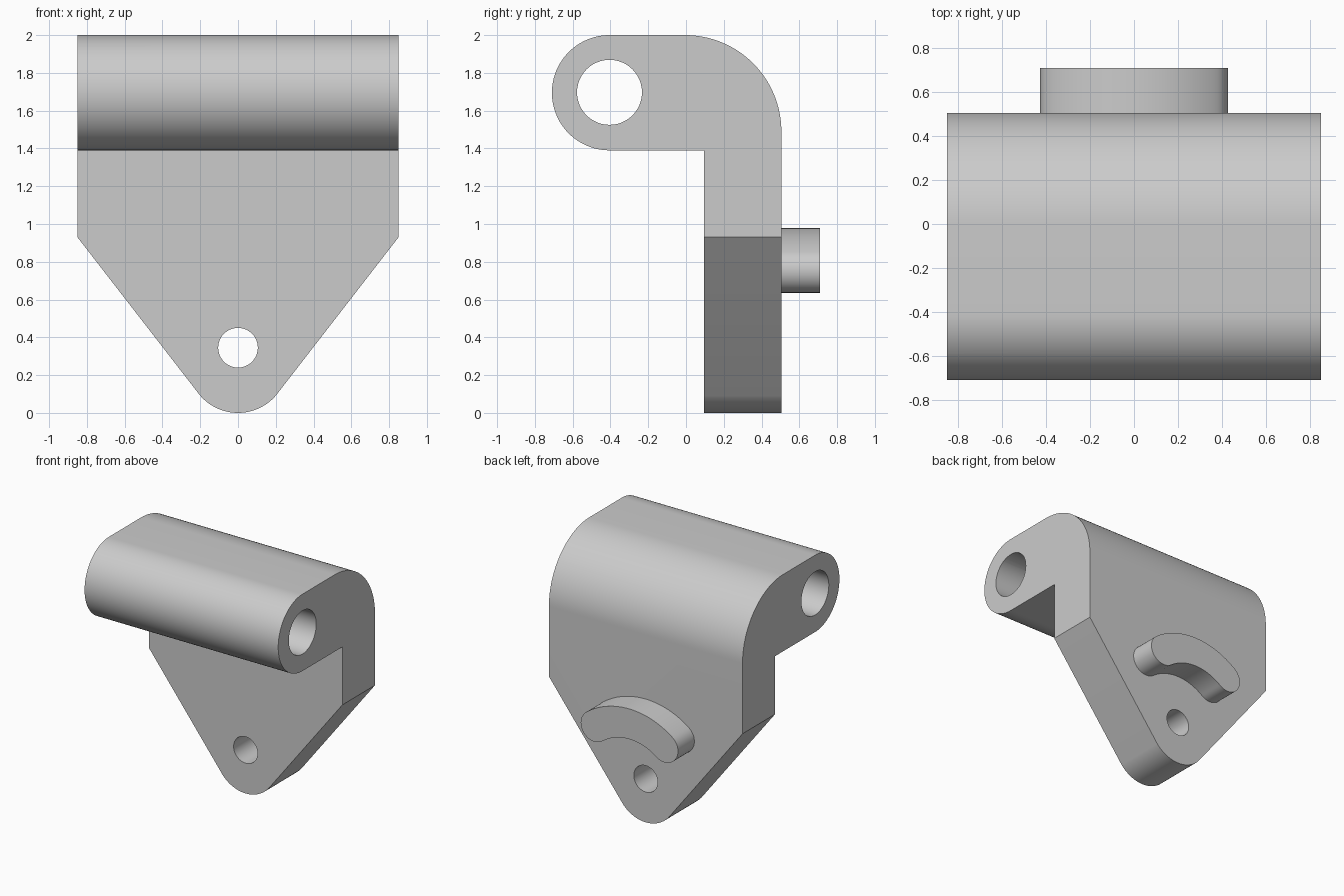
import bpy
import bmesh
import math
from mathutils import Vector

if "Cube" in bpy.data.objects:
    bpy.data.objects.remove(bpy.data.objects["Cube"])

grey = bpy.data.materials.new("plain_grey")
grey.diffuse_color = (0.6, 0.6, 0.6, 1)
grey.use_nodes = True
grey.node_tree.nodes["Principled BSDF"].inputs["Base Color"].default_value = grey.diffuse_color


def arc(cx, cy, r, start, end, n):
    """Points on an arc, angles in degrees."""
    angles = [math.radians(start + (end - start) * i / n) for i in range(n + 1)]
    return [(cx + r * math.cos(a), cy + r * math.sin(a)) for a in angles]


def prism(name, points, axis, low, high):
    """Extrude a 2D outline along x (points are y,z) or y (points are x,z)."""
    bm = bmesh.new()
    place = (lambda p: (low, *p)) if axis == "x" else (lambda p: (p[0], low, p[1]))
    face = bm.faces.new([bm.verts.new(place(p)) for p in points])
    out = bmesh.ops.extrude_face_region(bm, geom=[face])
    shift = Vector((high - low, 0, 0) if axis == "x" else (0, high - low, 0))
    bmesh.ops.translate(bm, vec=shift,
                        verts=[v for v in out["geom"] if isinstance(v, bmesh.types.BMVert)])
    bmesh.ops.recalc_face_normals(bm, faces=bm.faces)
    mesh = bpy.data.meshes.new(name)
    bm.to_mesh(mesh)
    bm.free()
    mesh.materials.append(grey)
    obj = bpy.data.objects.new(name, mesh)
    bpy.context.collection.objects.link(obj)
    return obj


def boolean(target, cutter, operation):
    """Apply a boolean and discard the cutter."""
    mod = target.modifiers.new("cut", "BOOLEAN")
    mod.operation, mod.solver, mod.object = operation, "EXACT", cutter
    bpy.context.view_layer.objects.active = target
    bpy.ops.object.modifier_apply(modifier=mod.name)
    bpy.data.objects.remove(cutter)


def smooth(obj):
    bpy.ops.object.select_all(action="DESELECT")
    obj.select_set(True)
    bpy.context.view_layer.objects.active = obj
    bpy.ops.object.shade_smooth_by_angle(angle=math.radians(20))


# Bracket: hooked side profile with a rounded barrel and a large outer bend
side = arc(-0.405, 1.695, 0.305, 270, 90, 48)
side += arc(-0.005, 1.49, 0.51, 90, 0, 32)
side += [(0.505, 0), (0.095, 0), (0.095, 1.39)]
bracket = prism("bracket", side, "x", -0.85, 0.85)

# Tapered plate outline with a rounded tip
front = arc(0, 0.265, 0.265, 221, 319, 32)
front += [(0.85, 0.93), (0.85, 2.2), (-0.85, 2.2), (-0.85, 0.93)]
front = [(x * 1.0, z) for x, z in front]
boolean(bracket, prism("outline_cutter", front, "y", -1, 1), "INTERSECT")

# Barrel bore and lower bolt hole
bore = arc(-0.405, 1.697, 0.172, 0, 360, 48)[:-1]
boolean(bracket, prism("bore_cutter", bore, "x", -1, 1), "DIFFERENCE")
bolt = arc(0, 0.345, 0.105, 0, 360, 40)[:-1]
boolean(bracket, prism("bolt_cutter", bolt, "y", -0.1, 0.8), "DIFFERENCE")
smooth(bracket)

# Curved rib on the back, concentric with the bolt hole
pivot, radius, half, sweep = 0.345, 0.513, 0.12, 36.8
tip_x = radius * math.sin(math.radians(sweep))
tip_z = pivot + radius * math.cos(math.radians(sweep))
rib = arc(0, pivot, radius + half, 90 - sweep, 90 + sweep, 32)
rib += arc(-tip_x, tip_z, half, 90 + sweep, 270 + sweep, 20)[1:]
rib += arc(0, pivot, radius - half, 90 + sweep, 90 - sweep, 32)[1:]
rib += arc(tip_x, tip_z, half, 270 - sweep, 450 - sweep, 20)[1:-1]
smooth(prism("curved_rib", rib, "y", 0.505, 0.71))
